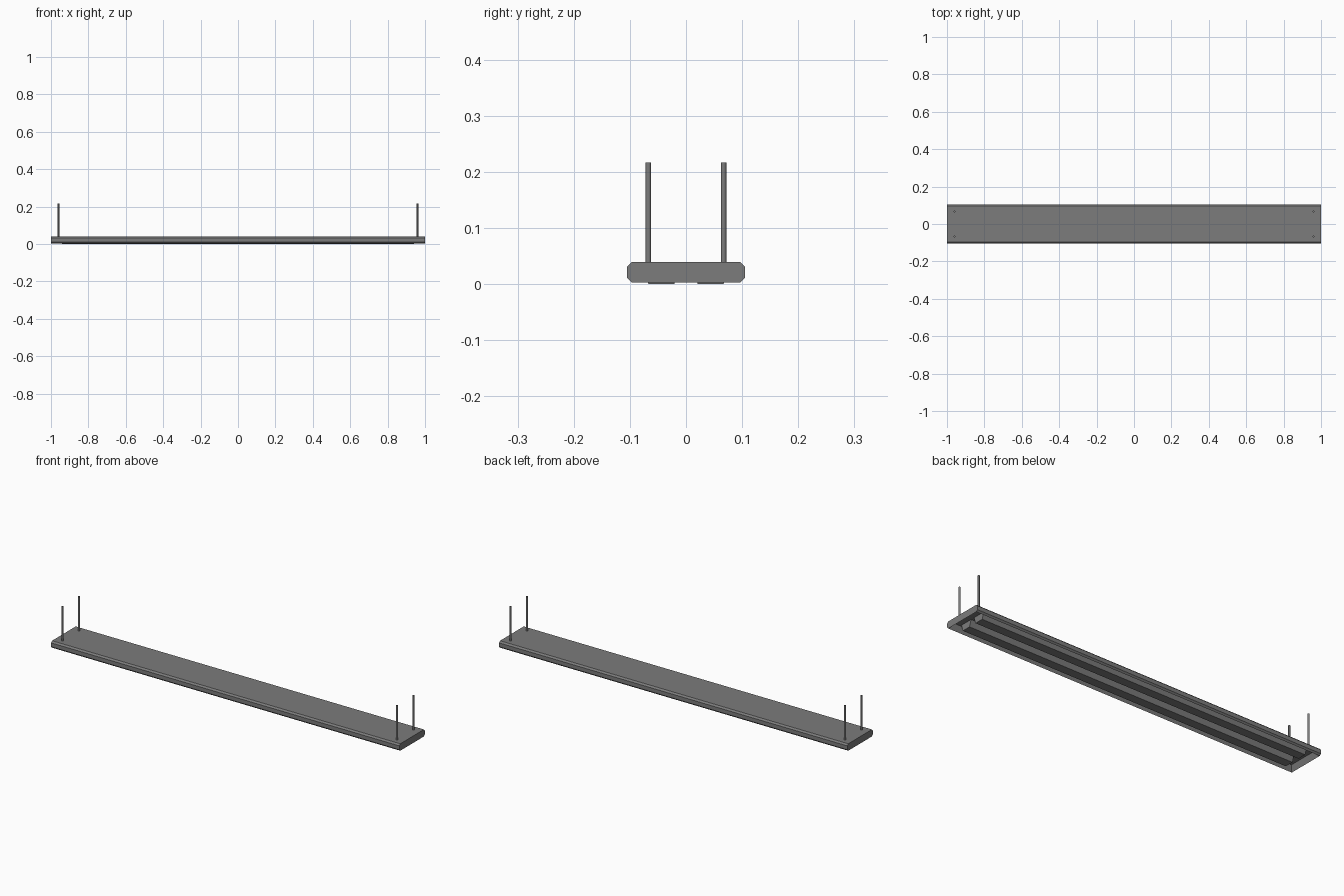
import bpy
import bmesh
import math

if "Cube" in bpy.data.objects:
    bpy.data.objects.remove(bpy.data.objects["Cube"], do_unlink=True)

grey = bpy.data.materials.new("mid_grey")
grey.use_nodes = True
colour = (0.2, 0.2, 0.2, 1)
grey.diffuse_color = colour
grey.node_tree.nodes["Principled BSDF"].inputs["Base Color"].default_value = colour


def prism(name, profile, half_length, hollow=None):
    """Extrude a (y, z) profile along x; optionally sink its underside."""
    bm = bmesh.new()
    ends = [[bm.verts.new((x, y, z)) for y, z in profile]
            for x in (-half_length, half_length)]
    bm.faces.new(ends[0])
    bm.faces.new(ends[1])
    for i in range(len(profile)):
        j = (i + 1) % len(profile)
        bm.faces.new((ends[0][i], ends[0][j], ends[1][j], ends[1][i]))
    bmesh.ops.recalc_face_normals(bm, faces=bm.faces)
    if hollow:
        rim, depth = hollow
        under = min(bm.faces, key=lambda f: f.calc_center_median().z)
        bmesh.ops.inset_region(bm, faces=[under], thickness=rim)
        bmesh.ops.translate(bm, verts=under.verts, vec=(0, 0, depth))
    mesh = bpy.data.meshes.new(name)
    bm.to_mesh(mesh)
    bm.free()
    obj = bpy.data.objects.new(name, mesh)
    bpy.context.collection.objects.link(obj)
    mesh.materials.append(grey)
    return obj


# Long housing with chamfered edges and a recessed underside
W, B, T, C = 0.105, 0.003, 0.039, 0.008
right_half = [(W - C, B), (W, B + C), (W, T - C), (W - C, T)]
left_half = [(-y, z) for y, z in reversed(right_half)]
prism("housing", right_half + left_half, 1.0, hollow=(0.017, 0.03))

for side, label in ((-1, "front"), (1, "back")):
    # Tapered lamp bar running inside the recess
    y = side * 0.044
    bar = [(y - 0.023, 0), (y + 0.023, 0), (y + 0.034, 0.034), (y - 0.034, 0.034)]
    prism(label + "_lamp_bar", bar, 0.94)

    # Hanging rods
    for end, end_label in ((-1, "right"), (1, "left")):
        bpy.ops.mesh.primitive_cylinder_add(
            vertices=12, radius=0.005, depth=0.18,
            location=(end * 0.96, side * 0.067, 0.127))
        rod = bpy.context.object
        rod.name = f"{label}_{end_label}_rod"
        rod.data.materials.append(grey)
        bpy.ops.object.shade_smooth_by_angle(angle=math.radians(40))
